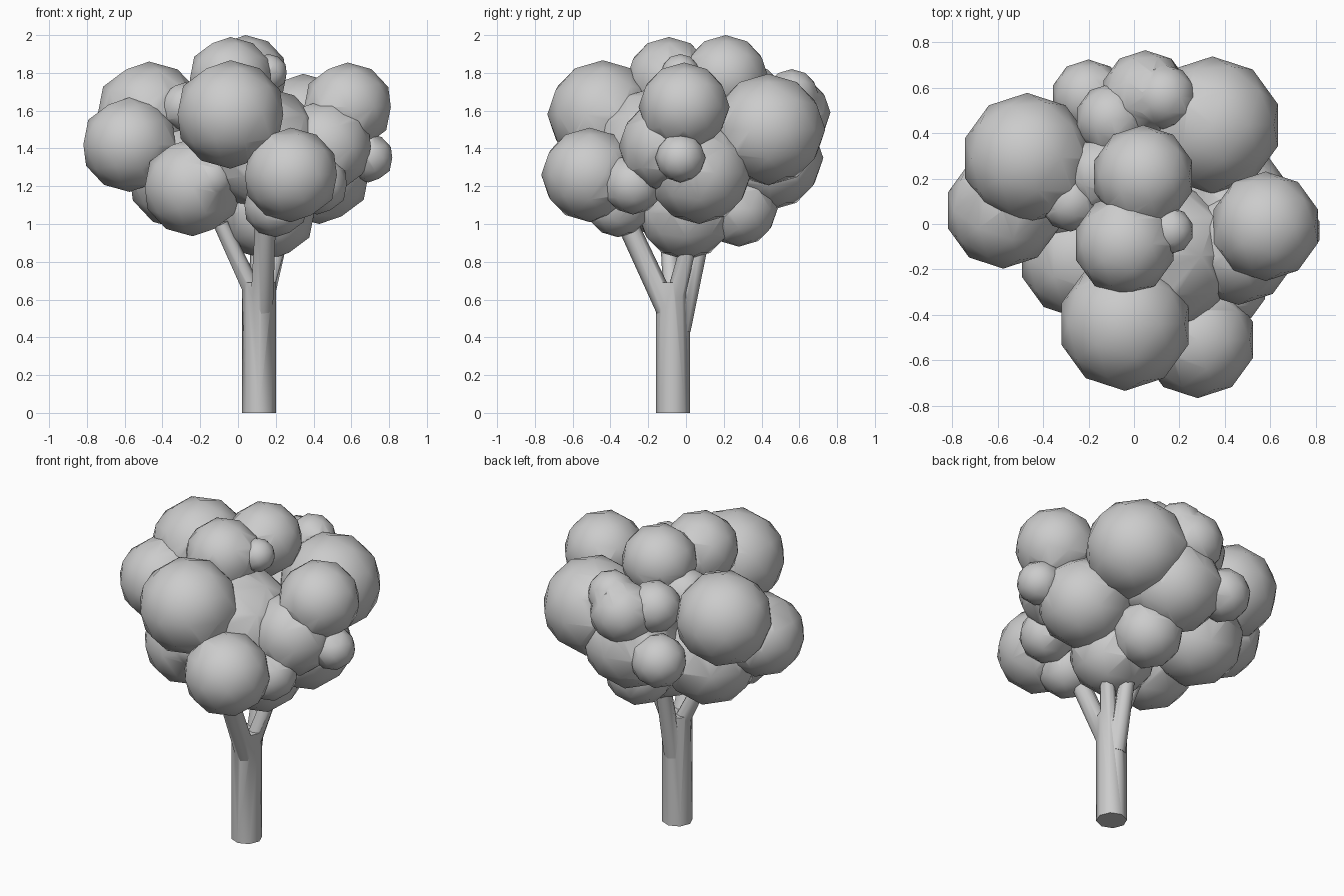
import bpy, bmesh
from mathutils import Vector, Matrix

if "Cube" in bpy.data.objects:
    bpy.data.objects.remove(bpy.data.objects["Cube"])


def make_object(bm, name):
    mesh = bpy.data.meshes.new(name)
    bm.to_mesh(mesh)
    bm.free()
    obj = bpy.data.objects.new(name, mesh)
    bpy.context.collection.objects.link(obj)
    return obj


def add_limb(bm, a, b, r1, r2, sides=8):
    a, b = Vector(a), Vector(b)
    d = b - a
    rot = Vector((0, 0, 1)).rotation_difference(d).to_matrix().to_4x4()
    bmesh.ops.create_cone(bm, cap_ends=True, segments=sides, radius1=r1, radius2=r2,
                          depth=d.length, matrix=Matrix.Translation((a + b) / 2) @ rot)


def add_clump(bm, x, y, z, r):
    bmesh.ops.create_icosphere(bm, subdivisions=2, radius=r, matrix=Matrix.Translation((x, y, z))
                               @ Matrix.Diagonal((1.025, 1.025, 1, 1)))


def fuse(base, helper):
    """Merge all overlapping solids of both objects into one skin."""
    mod = base.modifiers.new("union", 'BOOLEAN')
    mod.operation = 'UNION'
    mod.solver = 'EXACT'
    mod.use_self = True
    mod.object = helper
    mesh = bpy.data.meshes.new_from_object(
        base.evaluated_get(bpy.context.evaluated_depsgraph_get()))
    base.modifiers.clear()
    base.data = mesh
    bpy.data.objects.remove(helper)
    bpy.ops.object.select_all(action='DESELECT')
    base.select_set(True)
    bpy.context.view_layer.objects.active = base
    bpy.ops.object.shade_smooth_by_angle(angle=0.87)


# Foliage clumps: x, y, z, radius
clumps = [
    # front
    (-.04, -.44, 1.58, .287), (.28, -.51, 1.26, .25), (-.24, -.15, 1.195, .26),
    (-.15, -.27, 1.24, .13), (.20, -.36, 1.10, .17),
    # right
    (.58, -.01, 1.62, .235), (.69, -.03, 1.35, .13), (.43, .07, 1.27, .27),
    (.42, -.28, 1.21, .16), (.46, -.10, 1.41, .25),
    # left
    (-.575, .06, 1.42, .25), (-.47, .29, 1.58, .28), (-.30, .19, 1.25, .28),
    # back
    (.345, .435, 1.50, .295), (.07, .44, 1.35, .28), (.05, .57, 1.59, .19),
    (.13, .56, 1.68, .14), (-.10, .46, 1.62, .155), (-.20, .56, 1.34, .16),
    # top
    (.04, .21, 1.78, .22), (-.04, -.09, 1.77, .22), (.16, -.03, 1.80, .10),
    (-.15, .22, 1.62, .16), (-.28, .10, 1.62, .13),
    # underside
    (.16, .0, 1.06, .25), (.13, .28, 1.08, .20),
]
bm = bmesh.new()
for c in clumps:
    add_clump(bm, *c)
foliage = make_object(bm, "foliage")
bm = bmesh.new()
add_clump(bm, .12, -.14, 1.40, .33)
fuse(foliage, make_object(bm, "foliage_core"))

# Trunk with forked branches
bm = bmesh.new()
add_limb(bm, (.11, -.07, 0), (.11, -.07, .69), .09, .09)
trunk = make_object(bm, "trunk")
bm = bmesh.new()
add_limb(bm, (.125, -.10, .55), (.145, -.31, 1.0), .06, .055)
add_limb(bm, (.09, -.07, .62), (-.09, -.10, 1.0), .05, .04)
add_limb(bm, (.14, -.06, .60), (.23, .03, .95), .05, .04)
add_limb(bm, (.11, -.03, .44), (.11, .08, .93), .055, .045)
fuse(trunk, make_object(bm, "branches"))
